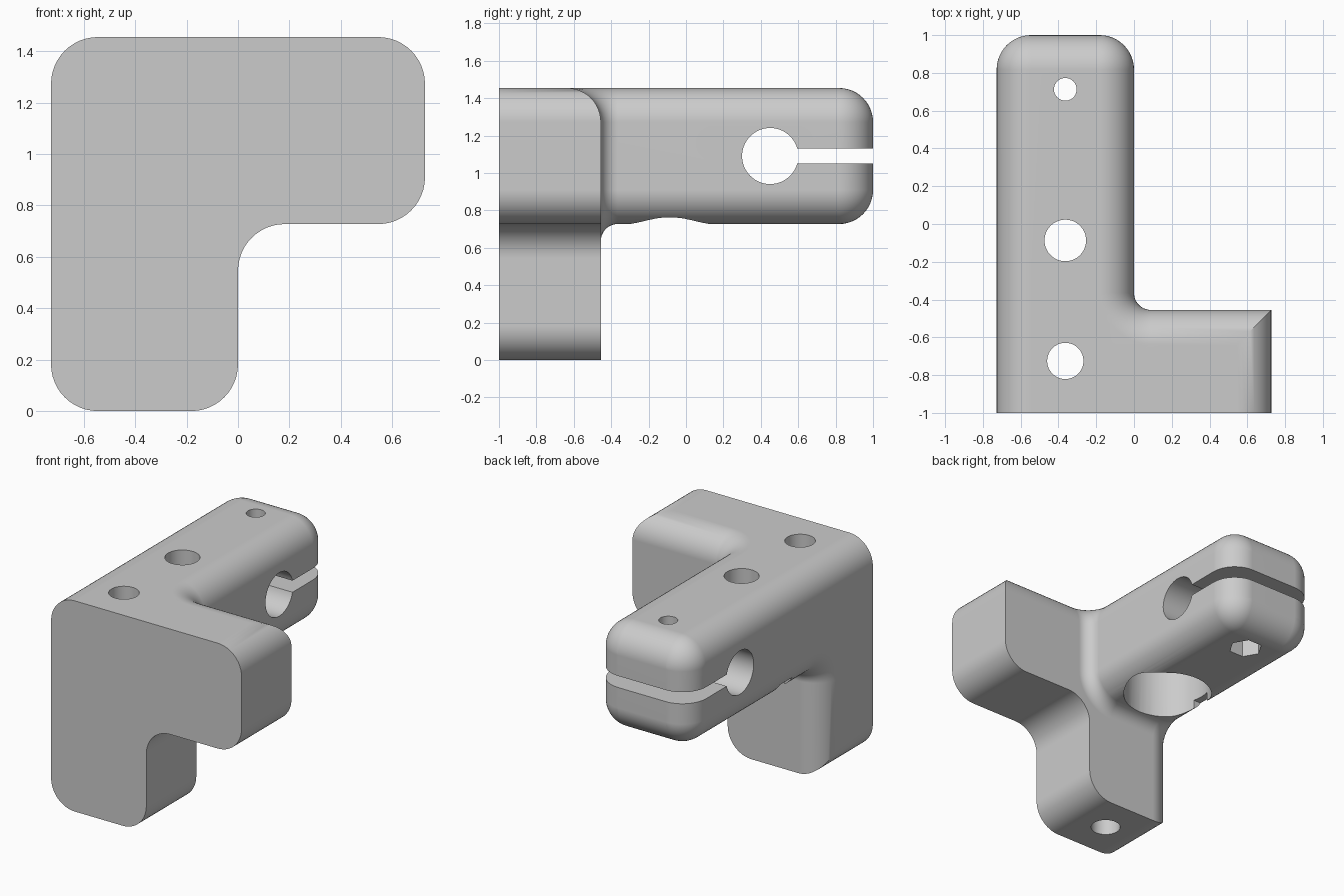
import bpy, bmesh
from math import sin, cos, pi, radians

old = bpy.data.objects.get("Cube")
if old:
    bpy.data.objects.remove(old, do_unlink=True)

H = 0.7273        # width of each limb
TOP = 2 * H
R = 0.182         # outer rounding
F = 0.09          # inner fillet
BACK = -0.455     # back face of the plate
MID = -H / 2      # centre line of the arm
N = 12            # segments per quarter turn

grey = bpy.data.materials.new("plain_grey")
grey.use_nodes = True
grey.diffuse_color = (0.6, 0.6, 0.6, 1)
grey.node_tree.nodes["Principled BSDF"].inputs["Base Color"].default_value = (0.6, 0.6, 0.6, 1)


def arc(u, v, r, start, end):
    return [(u + r * cos(radians(start + (end - start) * i / N)),
             v + r * sin(radians(start + (end - start) * i / N))) for i in range(N + 1)]


def loft(name, rings):
    """Closed solid skinned through rings of equal length."""
    bm = bmesh.new()
    rows = [[bm.verts.new(p) for p in ring] for ring in rings]
    n = len(rows[0])
    for a, b in zip(rows, rows[1:]):
        for i in range(n):
            j = (i + 1) % n
            bm.faces.new((a[i], a[j], b[j], b[i]))
    bm.faces.new(rows[0])
    bm.faces.new(rows[-1])
    bmesh.ops.remove_doubles(bm, verts=bm.verts, dist=1e-5)
    bmesh.ops.recalc_face_normals(bm, faces=bm.faces)
    mesh = bpy.data.meshes.new(name)
    bm.to_mesh(mesh)
    bm.free()
    mesh.materials.append(grey)
    obj = bpy.data.objects.new(name, mesh)
    bpy.context.collection.objects.link(obj)
    return obj


def along_y(outline, y):
    return [(x, y, z) for x, z in outline]


def swapped(rings):
    """Reflect across the diagonal that exchanges the wing and the leg."""
    return [[(H - z, y, H - x) for x, y, z in ring] for ring in rings]


def combine(target, tool, operation):
    mod = target.modifiers.new("combine", 'BOOLEAN')
    mod.operation, mod.solver, mod.object = operation, 'EXACT', tool
    bpy.context.view_layer.objects.active = target
    bpy.ops.object.modifier_apply(modifier=mod.name)
    bpy.data.objects.remove(tool, do_unlink=True)


def rounded_square(r):
    """Arm section: fixed corner centres, variable corner radius."""
    lo, hi, left, right = H + R, TOP - R, R - H, -R
    return (arc(right, lo, r, -90, 0) + arc(right, hi, r, 0, 90)
            + arc(left, hi, r, 90, 180) + arc(left, lo, r, 180, 270))


def drill(x, y, r, z0, z1, sides=64):
    ring = [(x + r * cos(2 * pi * i / sides), y + r * sin(2 * pi * i / sides))
            for i in range(sides)]
    return loft("drill", [[(a, b, z) for a, b in ring] for z in (z0, z1)])


def box(x0, x1, y0, y1, z0, z1):
    return loft("box", [[(x0, y0, z), (x1, y0, z), (x1, y1, z), (x0, y1, z)] for z in (z0, z1)])


# L-shaped front plate
outline = (arc(-R, R, R, -90, 0) + arc(R, H - R, R, 180, 90)
           + arc(H - R, H + R, R, -90, 0) + arc(H - R, TOP - R, R, 0, 90)
           + arc(R - H, TOP - R, R, 90, 180) + arc(R - H, R, R, 180, 270))
bracket = loft("clamp_bracket", [along_y(outline, -1), along_y(outline, BACK)])

# Rounded back edge on the wing and on the leg
edge = arc(BACK - R, TOP - R, R, 0, 90) + [
    (BACK - R, TOP + 0.1), (BACK + 0.1, TOP + 0.1), (BACK + 0.1, TOP - R)]
edge_rings = [[(x, y, z) for y, z in edge] for x in (-0.25, 0.9)]
combine(bracket, loft("wing_edge", edge_rings), 'DIFFERENCE')
combine(bracket, loft("leg_edge", swapped(edge_rings)), 'DIFFERENCE')

# Arm with a fully rounded back end
arm_rings = [along_y(rounded_square(R), -0.7)]
for i in range(N + 1):
    t = pi / 2 * i / N
    arm_rings.append(along_y(rounded_square(R * cos(t)), 1 - R + R * sin(t)))
combine(bracket, loft("arm", arm_rings), 'UNION')

# Fillet flaring from the right and lower sides of the arm into the plate
flare = []
for i in range(-1, N + 1):
    t = pi / 2 * max(i, 0) / N
    f = F * (1 - sin(t))
    section = [(f, TOP - R), (R - H, TOP - R), (R - H, H - f)]
    section += arc(-R, H + R, R + f, -90, 0)
    y = BACK - 0.05 if i < 0 else BACK + F - F * cos(t)
    flare.append(along_y(section, y))
combine(bracket, loft("arm_fillet", flare), 'UNION')

# Fillet continuing up the valley between the two rounded edges
valley = []
for i in range(N + 1):
    t = pi / 2 * i / N
    ring = arc(F, BACK + F, F + R * (1 - cos(t)), 180, 270) + [(-0.25, BACK - 0.25)]
    valley.append([(x, y, TOP - R + R * sin(t)) for x, y in ring])
combine(bracket, loft("wing_valley", valley), 'UNION')
combine(bracket, loft("leg_valley", swapped(valley)), 'UNION')

# Vertical holes, counterbore with side notch, and hexagonal nut pocket
cuts = [drill(MID, -0.725, 0.096, -0.1, TOP + 0.1),
        drill(MID, -0.087, 0.11, 0.5, TOP + 0.1),
        drill(MID, -0.087, 0.29, 0.5, 1.18),
        box(-0.9, MID, -0.155, -0.02, 0.5, 0.82),
        drill(MID, 0.713, 0.06, 0.5, TOP + 0.1),
        drill(MID, 0.713, 0.11, 0.5, 0.86, 6)]

# Cross hole and the clamping slit behind it
bore = [(0.15 * cos(2 * pi * i / 64) + 0.45, 0.15 * sin(2 * pi * i / 64) + 1.5 * H)
        for i in range(64)]
cuts.append(loft("bore", [[(x, y, z) for y, z in bore] for x in (-0.9, 0.2)]))
cuts.append(box(-0.9, 0.2, 0.45, 1.1, 1.5 * H - 0.04, 1.5 * H + 0.04))
for tool in cuts:
    combine(bracket, tool, 'DIFFERENCE')

# Smooth rounded surfaces, crisp edges
bpy.ops.object.select_all(action='DESELECT')
bracket.select_set(True)
bpy.context.view_layer.objects.active = bracket
bpy.ops.object.shade_smooth_by_angle(angle=radians(30))
normals = bracket.modifiers.new("even_normals", 'WEIGHTED_NORMAL')
normals.keep_sharp = True
